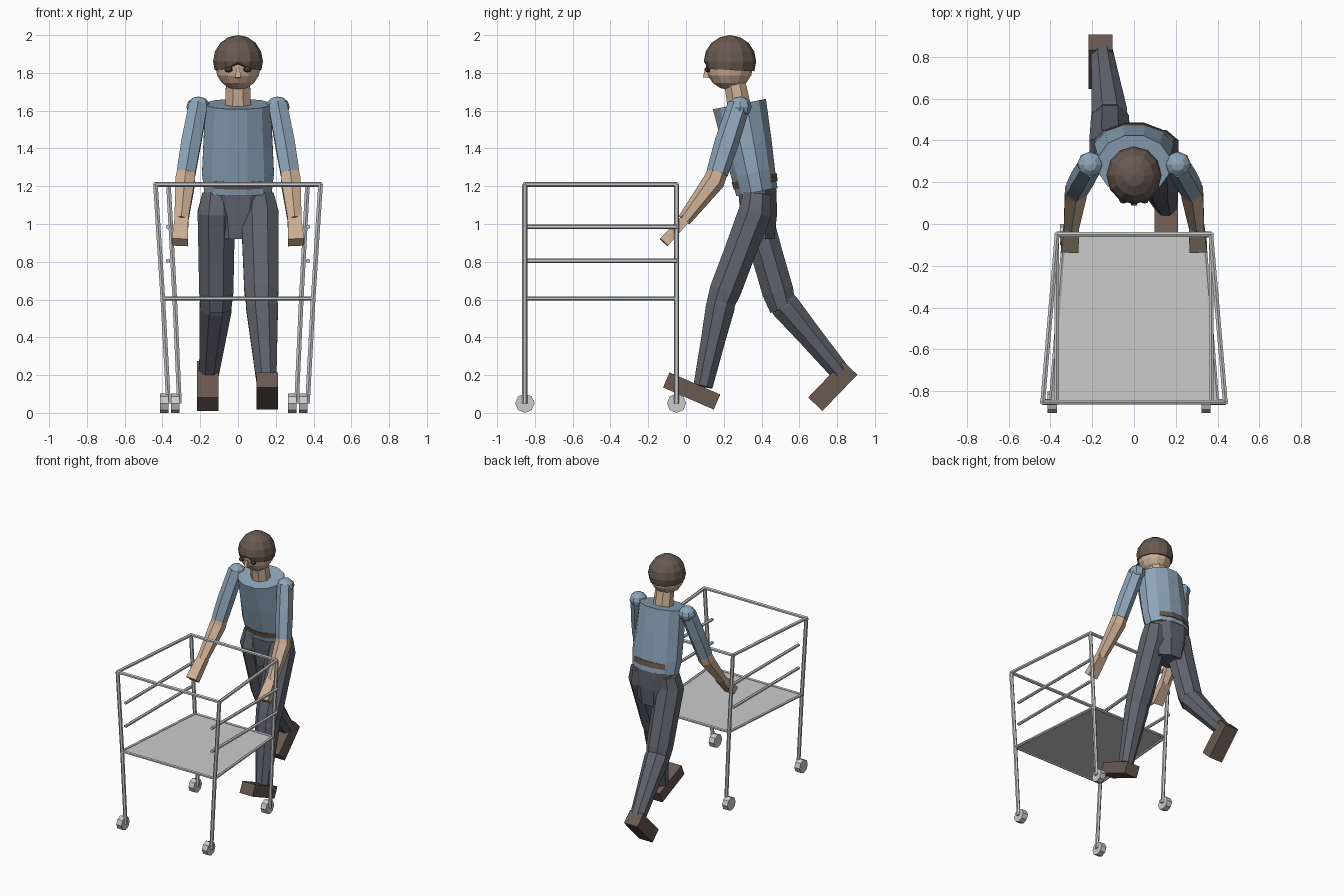
import bpy, bmesh, math
from mathutils import Vector

if "Cube" in bpy.data.objects:
    bpy.data.objects.remove(bpy.data.objects["Cube"])


def material(name, rgb):
    m = bpy.data.materials.new(name)
    m.diffuse_color = (*rgb, 1)
    m.use_nodes = True
    m.node_tree.nodes["Principled BSDF"].inputs["Base Color"].default_value = m.diffuse_color
    return m


SHIRT = material("shirt_blue", (0.27, 0.38, 0.49))
SKIN = material("skin", (0.62, 0.44, 0.31))
PANTS = material("trouser_grey", (0.12, 0.125, 0.155))
BROWN = material("brown", (0.14, 0.10, 0.08))
DARK = material("eye_dark", (0.05, 0.04, 0.04))


def finish(bm, name, mat=None):
    me = bpy.data.meshes.new(name)
    bm.to_mesh(me)
    bm.free()
    if mat:
        me.materials.append(mat)
    ob = bpy.data.objects.new(name, me)
    bpy.context.collection.objects.link(ob)
    return ob


def tube(name, stations, sides, mat=None):
    """Capped loft; each station is (centre, x radius, other radius)."""
    bm = bmesh.new()
    cs = [Vector(s[0]) for s in stations]
    rings = []
    for i, (c, rx, ry) in enumerate(stations):
        d = (cs[min(i + 1, len(cs) - 1)] - cs[max(i - 1, 0)]).normalized()
        ref = Vector((1, 0, 0)) if abs(d.x) < 0.9 else Vector((0, 1, 0))
        u = (ref - d * ref.dot(d)).normalized()
        v = d.cross(u)
        angles = [(k + 0.5) * math.tau / sides for k in range(sides)]
        rings.append([bm.verts.new(cs[i] + u * rx * math.cos(a) + v * ry * math.sin(a)) for a in angles])
    for a, b in zip(rings, rings[1:]):
        for k in range(sides):
            n = (k + 1) % sides
            bm.faces.new((a[k], a[n], b[n], b[k]))
    bm.faces.new(rings[0][::-1])
    bm.faces.new(rings[-1])
    return finish(bm, name, mat)


def rod(name, a, b, r=0.013):
    return tube(name, [(a, r, r), (b, r, r)], 6)


def box(name, loc, size, tilt, mat):
    bpy.ops.mesh.primitive_cube_add(size=1, location=loc, rotation=(math.radians(tilt), 0, 0))
    ob = bpy.context.object
    ob.name, ob.scale = name, size
    ob.data.materials.append(mat)


def ball(name, loc, radii, segs, rings, mat):
    bpy.ops.mesh.primitive_uv_sphere_add(segments=segs, ring_count=rings, radius=1, location=loc)
    ob = bpy.context.object
    ob.name, ob.scale = name, radii
    ob.data.materials.append(mat)


# Cart: corner stations (y, half widths at floor, shelf, rim)
YF, YB = -0.853, -0.05
SHELF, RIM = 0.605, 1.21
corners = {"front": (YF, 0.368, 0.398, 0.437), "back": (YB, 0.31, 0.335, 0.368)}
for end, (y, x0, x1, x2) in corners.items():
    for s, side in ((-1, "left"), (1, "right")):
        tube(f"cart_{end}_{side}_post", [((s * x0, y, 0.05), 0.014, 0.014),
             ((s * x1, y, SHELF), 0.014, 0.014), ((s * x2, y, RIM), 0.014, 0.014)], 6)
        bpy.ops.mesh.primitive_cylinder_add(vertices=8, radius=0.051, depth=0.045,
                                            location=(s * x0 - 0.023, y, 0.051), rotation=(0, math.pi / 2, 0))
        bpy.context.object.name = f"cart_{end}_{side}_wheel"
    rod(f"cart_{end}_rim", (-x2, y, RIM), (x2, y, RIM))
    rod(f"cart_{end}_shelf_bar", (-x1, y, SHELF), (x1, y, SHELF), 0.011)
for s, side in ((-1, "left"), (1, "right")):
    rod(f"cart_{side}_rim", (s * 0.437, YF, RIM), (s * 0.368, YB, RIM))
    rod(f"cart_{side}_shelf_bar", (s * 0.398, YF, SHELF), (s * 0.335, YB, SHELF), 0.011)
    for z in (0.805, 0.985):
        rod(f"cart_{side}_rail", (s * 0.37, YF, z), (s * 0.37, YB, z), 0.012)
bm = bmesh.new()
low = [(-0.398, YF), (0.398, YF), (0.335, YB), (-0.335, YB)]
face = bm.faces.new([bm.verts.new((x, y, 0.60)) for x, y in low])
up = bmesh.ops.extrude_face_region(bm, geom=[face])["geom"]
bmesh.ops.translate(bm, vec=(0, 0, 0.007), verts=[g for g in up if isinstance(g, bmesh.types.BMVert)])
bmesh.ops.recalc_face_normals(bm, faces=bm.faces)
finish(bm, "cart_shelf")

# Torso, belt, pelvis, neck
tube("shirt", [((0, 0.375, 1.17), 0.185, 0.115), ((0, 0.355, 1.27), 0.197, 0.122),
               ((0, 0.325, 1.42), 0.19, 0.135), ((0, 0.283, 1.635), 0.178, 0.148)], 12, SHIRT)
tube("belt", [((0, 0.369, 1.205), 0.184, 0.123), ((0, 0.361, 1.245), 0.184, 0.126)], 12, BROWN)
tube("pelvis", [((0, 0.385, 0.92), 0.125, 0.09), ((0, 0.385, 1.05), 0.15, 0.105),
                ((0, 0.377, 1.19), 0.175, 0.11)], 8, PANTS)
tube("neck", [((0, 0.285, 1.60), 0.075, 0.068), ((0, 0.255, 1.77), 0.068, 0.06)], 8, SKIN)

# Arms
for s, side in ((-1, "left"), (1, "right")):
    ball(f"{side}_shoulder", (s * 0.21, 0.285, 1.62), (0.063, 0.063, 0.055), 8, 6, SHIRT)
    tube(f"{side}_sleeve", [((s * 0.21, 0.28, 1.63), 0.057, 0.06), ((s * 0.248, 0.215, 1.43), 0.06, 0.064),
                            ((s * 0.275, 0.165, 1.27), 0.057, 0.058)], 6, SHIRT)
    tube(f"{side}_forearm", [((s * 0.272, 0.172, 1.29), 0.053, 0.054), ((s * 0.279, 0.15, 1.23), 0.06, 0.058),
                             ((s * 0.30, -0.01, 1.02), 0.042, 0.036)], 6, SKIN)
    tube(f"{side}_hand", [((s * 0.298, 0.0, 1.03), 0.05, 0.036), ((s * 0.308, -0.117, 0.903), 0.06, 0.04)], 4, SKIN)

# Legs: hip, knee and ankle for each stride side
strides = {"leading": (1, (0.125, 0.19, 0.60), (0.152, 0.09, 0.14)),
           "trailing": (-1, (-0.115, 0.50, 0.595), (-0.155, 0.83, 0.20))}
for side, (s, knee, ankle) in strides.items():
    hip, k, a = Vector((s * 0.115, 0.365, 1.06)), Vector(knee), Vector(ankle)
    tube(f"{side}_thigh", [((s * 0.11, 0.375, 1.16), 0.085, 0.08), (hip, 0.107, 0.095),
                           (hip.lerp(k, 0.5), 0.102, 0.09), (k.lerp(hip, 0.1), 0.098, 0.09),
                           (k.lerp(hip, -0.1), 0.085, 0.075)], 8, PANTS)
    tube(f"{side}_shin", [(k.lerp(a, -0.08), 0.08, 0.07), (k.lerp(a, 0.08), 0.092, 0.083),
                          (k.lerp(a, 0.45), 0.077, 0.07), (a, 0.055, 0.055)], 8, PANTS)
box("leading_shoe", (0.155, 0.03, 0.116), (0.112, 0.293, 0.087), -23.5, BROWN)
box("trailing_shoe", (-0.16, 0.777, 0.142), (0.115, 0.267, 0.104), 46, BROWN)

# Head, face and hair
ball("head", (0, 0.23, 1.835), (0.12, 0.125, 0.125), 12, 8, SKIN)
for s, side in ((-1, "left"), (1, "right")):
    ball(f"{side}_eye", (s * 0.05, 0.115, 1.818), (0.022, 0.017, 0.015), 8, 6, DARK)
tube("nose", [((0, 0.108, 1.775), 0.022, 0.026), ((0, 0.112, 1.825), 0.012, 0.014)], 4, SKIN)
bm = bmesh.new()
bmesh.ops.create_uvsphere(bm, u_segments=12, v_segments=8, radius=1)
bmesh.ops.scale(bm, vec=(0.132, 0.139, 0.14), verts=bm.verts)
bmesh.ops.translate(bm, vec=(0, 0.233, 1.86), verts=bm.verts)
cut = bmesh.ops.bisect_plane(bm, geom=bm.verts[:] + bm.edges[:] + bm.faces[:], plane_co=(0, 0.233, 1.815),
                             plane_no=(0, 0.05, 1), clear_inner=True)
rim = [g for g in cut["geom_cut"] if isinstance(g, bmesh.types.BMEdge)]
bmesh.ops.holes_fill(bm, edges=rim)
for v in bm.verts:  # parted fringe
    if v.co.y < 0.13 and abs(v.co.x) < 0.02 and v.co.z < 1.84:
        v.co.z += 0.035
finish(bm, "hair", BROWN)
